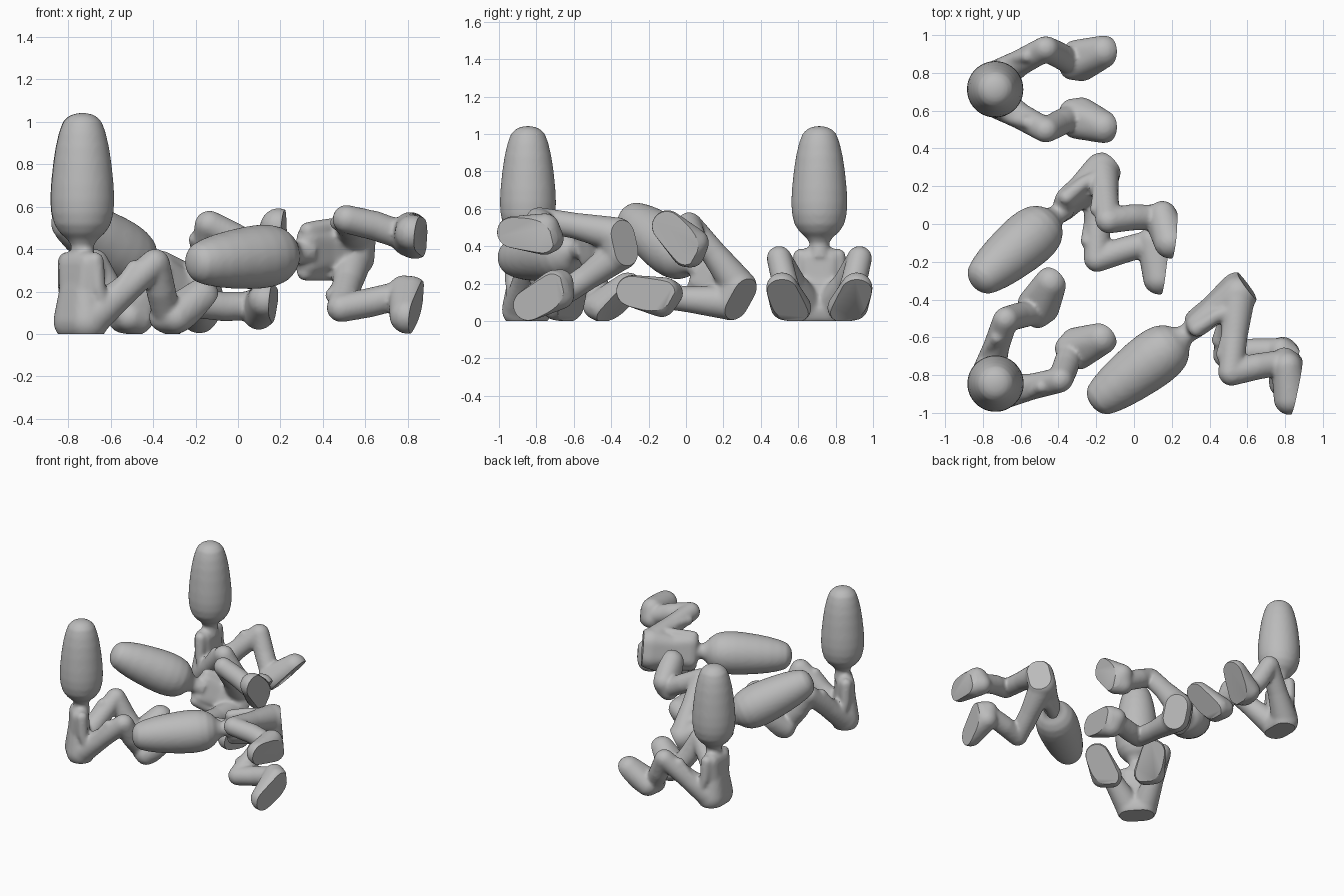
import bpy, bmesh, math
from mathutils import Matrix, Vector

cube = bpy.data.objects.get("Cube")
if cube:
    bpy.data.objects.remove(cube, do_unlink=True)

grey = bpy.data.materials.new("plain_grey")
grey.use_nodes = True
grey.diffuse_color = (0.5, 0.5, 0.5, 1)
grey.node_tree.nodes["Principled BSDF"].inputs["Base Color"].default_value = (0.5, 0.5, 0.5, 1)


def blob(target, balls):
    """Add the convex skin around a few balls (x, y, z, radius)."""
    part = bmesh.new()
    for x, y, z, r in balls:
        bmesh.ops.create_icosphere(part, subdivisions=3, radius=r,
                                   matrix=Matrix.Translation((x, y, z)))
    hull = bmesh.ops.convex_hull(part, input=part.verts)
    loose = {g for g in hull["geom_interior"] + hull["geom_unused"]
             if isinstance(g, bmesh.types.BMVert)}
    bmesh.ops.delete(part, geom=list(loose), context='VERTS')
    add(target, part)


def add(target, part):
    temp = bpy.data.meshes.new("temp")
    part.to_mesh(temp)
    part.free()
    target.from_mesh(temp)
    bpy.data.meshes.remove(temp)


def chain(target, balls):
    for pair in zip(balls, balls[1:]):
        blob(target, pair)


def lathe(target, profile):
    part = bmesh.new()
    verts = [part.verts.new((r, 0, z)) for r, z in profile]
    edges = [part.edges.new(p) for p in zip(verts, verts[1:])]
    bmesh.ops.spin(part, geom=verts + edges, axis=(0, 0, 1), cent=(0, 0, 0),
                   angle=math.tau, steps=48)
    bmesh.ops.remove_doubles(part, verts=part.verts, dist=0.0005)
    bmesh.ops.recalc_face_normals(part, faces=part.faces)
    add(target, part)


body = bmesh.new()

# Long egg-shaped head on a thin neck
lathe(body, [(0, .34), (.06, .34), (.052, .415), (.07, .445), (.105, .475), (.132, .515),
             (.146, .57), (.15, .63), (.147, .7), (.137, .8), (.125, .88),
             (.109, .95), (.091, 1.0), (.063, 1.028), (.03, 1.04), (0, 1.043)])

# Torso
blob(body, [(-.015, .06, .33, .062), (-.015, -.06, .33, .062),
            (-.015, .04, .2, .072), (-.015, -.04, .2, .072)])
blob(body, [(-.015, .035, .22, .072), (-.015, -.035, .22, .072),
            (-.01, .045, .06, .1), (-.01, -.045, .06, .1)])

for s in (1, -1):
    # Leg
    chain(body, [(.01, s * .065, .085, .09), (.13, s * .14, .2, .07),
                 (.265, s * .215, .335, .067)])
    chain(body, [(.27, s * .215, .335, .067), (.33, s * .185, .21, .07),
                 (.4, s * .145, .1, .067)])
    # Foot, wide with a thick toe end
    blob(body, [(.41, s * .12, .08, .072), (.43, s * .185, .08, .078),
                (.46, s * .12, .07, .078), (.52, s * .185, .13, .088),
                (.575, s * .2, .175, .086)])
    # Arm with the hand resting by the knee
    chain(body, [(-.01, s * .1, .345, .042), (-.005, s * .115, .22, .036),
                 (.02, s * .12, .13, .036), (.1, s * .16, .23, .03),
                 (.17, s * .175, .315, .036)])

mesh = bpy.data.meshes.new("rough_body")
body.to_mesh(mesh)
body.free()
rough = bpy.data.objects.new("rough_body", mesh)
bpy.context.scene.collection.objects.link(rough)

# Melt the parts into one smooth skin
remesh = rough.modifiers.new("melt", 'REMESH')
remesh.mode = 'VOXEL'
remesh.voxel_size = 0.011
soften = rough.modifiers.new("soften", 'SMOOTH')
soften.factor = 0.5
soften.iterations = 8
graph = bpy.context.evaluated_depsgraph_get()
skin = bpy.data.meshes.new_from_object(rough.evaluated_get(graph))
bpy.data.objects.remove(rough, do_unlink=True)

# Flat seat and flat soles
bm = bmesh.new()
bm.from_mesh(skin)
for point, normal in (((0, 0, 0.001), (0, 0, -1)), ((.46, 0, 0), (.77, 0, -.64))):
    bmesh.ops.bisect_plane(bm, geom=bm.verts[:] + bm.edges[:] + bm.faces[:], dist=1e-5,
                           plane_co=point, plane_no=normal, clear_outer=True)
    rim = [e for e in bm.edges if e.is_boundary]
    bmesh.ops.holes_fill(bm, edges=rim, sides=0)
bmesh.ops.recalc_face_normals(bm, faces=bm.faces)
bm.to_mesh(skin)
bm.free()
skin.name = "figure_skin"
skin.materials.clear()
skin.materials.append(grey)
skin.polygons.foreach_set("use_smooth", [True] * len(skin.polygons))
skin.set_sharp_from_angle(angle=math.radians(35))


def place(name, origin, up, forward):
    up = Vector(up).normalized()
    left = up.cross(Vector(forward)).normalized()
    turn = Matrix((left.cross(up), left, up)).transposed().to_4x4()
    figure = bpy.data.objects.new(name, skin)
    figure.matrix_world = Matrix.Translation(origin) @ turn
    bpy.context.scene.collection.objects.link(figure)


# Two seated figures and two tipped onto their sides
place("seated_figure_back", (-.735, .713, 0), (0, 0, 1), (1, 0, 0))
place("seated_figure_front", (-.733, -.845, 0), (0, 0, 1), (.74, .67, 0))
place("tipped_figure_middle", (-.127, .287, .118), (-.69, -.585, .435), (.71, -.668, .25))
place("tipped_figure_front", (.605, -.335, .415), (-.795, -.6, -.08), (.605, -.77, -.21))
